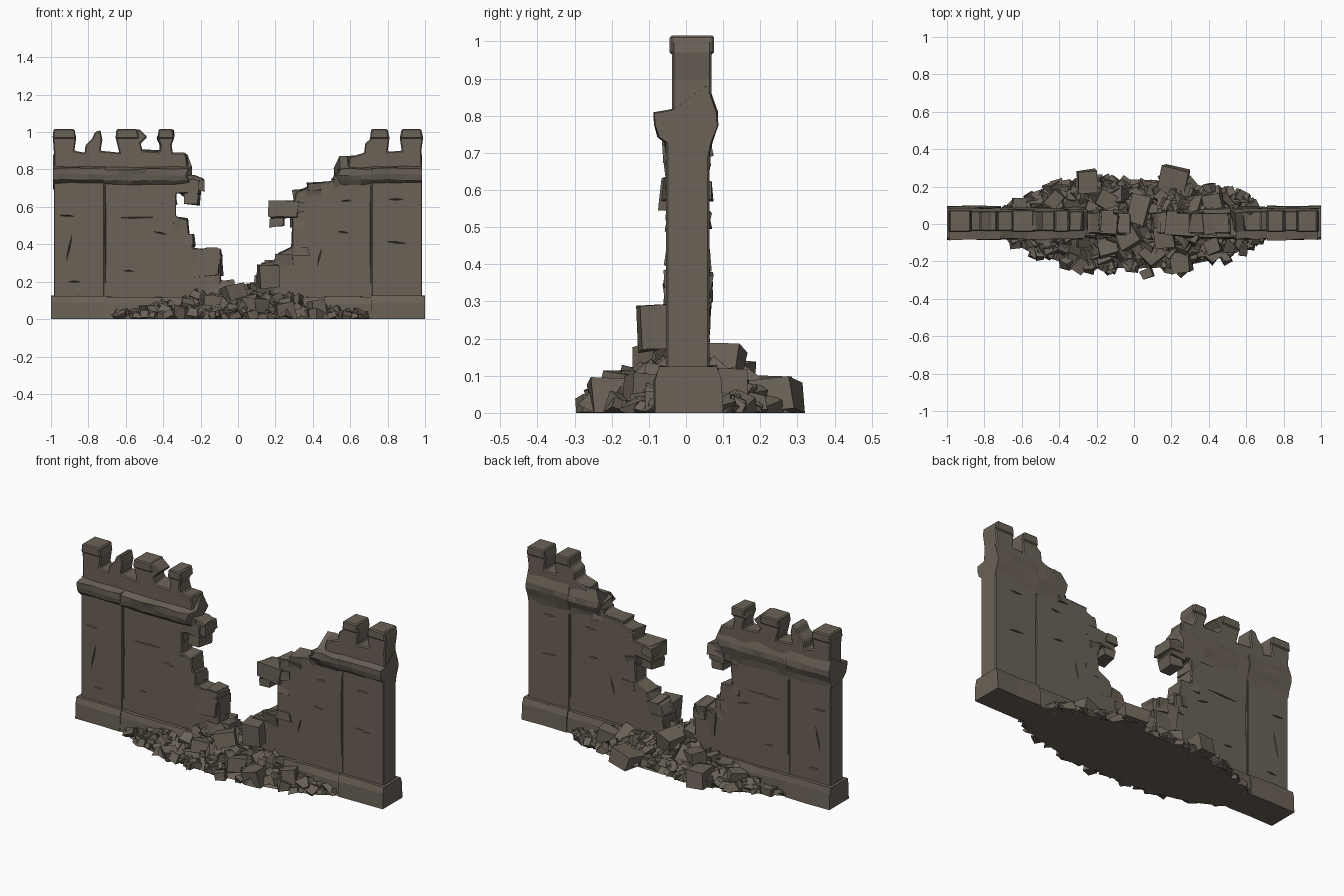
import bpy, bmesh, math, random
from mathutils import Vector, Matrix, Euler

if "Cube" in bpy.data.objects:
    bpy.data.objects.remove(bpy.data.objects["Cube"])

random.seed(7)
R = random.uniform
stone = bpy.data.materials.new("weathered_stone")
stone.diffuse_color = (0.145, 0.122, 0.094, 1)
stone.use_nodes = True
stone.node_tree.nodes["Principled BSDF"].inputs["Base Color"].default_value = stone.diffuse_color


def finish(name, bm, bevel=0.0):
    bmesh.ops.recalc_face_normals(bm, faces=bm.faces[:])
    me = bpy.data.meshes.new(name)
    bm.to_mesh(me)
    bm.free()
    me.materials.append(stone)
    ob = bpy.data.objects.new(name, me)
    bpy.context.collection.objects.link(ob)
    if bevel:
        m = ob.modifiers.new("worn_edges", "BEVEL")
        m.width, m.segments, m.limit_method = bevel, 1, "ANGLE"
    return ob


def prism(name, pts, y0, y1, jit=0.0, bevel=0.005):
    """Front outline in x/z, given thickness; broken inner points shift at the back."""
    bm = bmesh.new()
    f = [bm.verts.new((x, y0, z)) for x, z in pts]
    b = []
    for x, z in pts:
        j = jit if abs(x) < 0.6 and z > 0.05 else 0
        b.append(bm.verts.new((x + R(-j, j), y1, z + R(-j, j))))
    bm.faces.new(f)
    bm.faces.new(b[::-1])
    n = len(pts)
    for i in range(n):
        bm.faces.new((f[i], b[i], b[(i + 1) % n], f[(i + 1) % n]))
    return finish(name, bm, bevel)


def moulding(name, profile, x0, x1, steps, jit=0.004, ragged=(0, 0)):
    """y/z profile swept along x with slight wear; ragged ends are skewed."""
    bm = bmesh.new()
    rings = []
    for i in range(steps + 1):
        x = x0 + (x1 - x0) * i / steps
        e = ragged[0] if i == 0 else ragged[1] if i == steps else 0
        rings.append([bm.verts.new((x + R(-e, e), y + R(-jit, jit),
                                    z + (R(-jit, jit) if z > 0 else 0))) for y, z in profile])
    n = len(profile)
    for a, b in zip(rings, rings[1:]):
        for k in range(n):
            bm.faces.new((a[k], b[k], b[(k + 1) % n], a[(k + 1) % n]))
    bm.faces.new(rings[0])
    bm.faces.new(rings[-1][::-1])
    return finish(name, bm)


def chunk(bm, loc, size, rot, jit=0.16):
    """One irregular broken block, flattened where it meets the ground."""
    vs = bmesh.ops.create_cube(bm, size=1)["verts"]
    M = Matrix.Translation(loc) @ Euler(rot).to_matrix().to_4x4()
    for v in vs:
        p = Vector([(c + R(-jit, jit)) * s for c, s in zip(v.co, size)])
        v.co = M @ p
        v.co.z = max(v.co.z, 0)


# Wall panels with the stepped breach between them
left_break = [(-.23, .77), (-.18, .75), (-.21, .72), (-.21, .675), (-.33, .67), (-.33, .55),
              (-.27, .53), (-.26, .45), (-.24, .44), (-.24, .38), (-.11, .375), (-.09, .35),
              (-.09, .2)]
right_break = [(.10, .2), (.1, .25), (.13, .3), (.19, .31), (.21, .35), (.29, .385), (.29, .54),
               (.17, .54), (.17, .63), (.30, .63), (.31, .68), (.37, .7), (.38, .72), (.5, .74),
               (.52, .79)]
wall_l = prism("left_wall", [(-.98, .05), (-.98, .79)] + left_break + [(-.09, .05)],
               -.05, .06, .012)
wall_r = prism("right_wall", [(.1, .05)] + right_break + [(.98, .79), (.98, .05)],
               -.05, .06, .012)
pier_l = prism("left_pier", [(-.985, .05), (-.985, .8), (-.715, .8), (-.715, .05)], -.054, .063)
pier_r = prism("right_pier", [(.985, .05), (.985, .8), (.715, .8), (.715, .05)], -.054, .063)

# Cracks and pier grooves: thin wedges cut into both faces
cracks = [(-.96, .555, -.87, .55), (-.67, .54, -.43, .545), (-.92, .3, -.885, .46),
          (-.91, .2, -.84, .2), (-.46, .47, -.37, .45), (-.62, .26, -.55, .255),
          (.42, .27, .45, .39), (.79, .415, .9, .405), (.54, .63, .62, .635), (.8, .64, .89, .64),
          (.52, .47, .6, .46), (-.709, .06, -.709, .85), (.709, .06, .709, .85)]
bm = bmesh.new()
for x0, z0, x1, z1 in cracks:
    for y in (-.053, .062):
        d = Vector((x1 - x0, 0, z1 - z0))
        c = Vector(((x0 + x1) / 2, y, (z0 + z1) / 2))
        s = Vector((-d.z, 0, d.x)).normalized() * .005
        o = Vector((0, .016, 0))
        bits = [bm.verts.new(p) for p in (c - d / 2, c + d / 2, c - s, c + s, c - o, c + o)]
        for e in bits[:2]:
            for a in bits[2:4]:
                for b in bits[4:]:
                    bm.faces.new((e, a, b))
cutter = finish("crack_cutter", bm)
cutter.hide_render = True
cutter.display_type = "WIRE"
for ob in (wall_l, wall_r, pier_l, pier_r):
    m = ob.modifiers.new("cracks", "BOOLEAN")
    m.operation, m.object, m.solver = "DIFFERENCE", cutter, "EXACT"

# Plinth along the foot
foot = [(-.085, 0), (-.084, .09), (-.072, .125), (.083, .127), (.093, .09), (.097, 0)]
moulding("plinth", [(y * .95, z * .94) for y, z in foot], -.73, .73, 14)
moulding("left_plinth_end", foot, -1, -.71, 2, .003)
moulding("right_plinth_end", foot, .71, 1, 2, .003)

# Cornice under the battlements
ledge = [(-.05, .725), (-.074, .745), (-.084, .775), (-.084, .806), (-.04, .815), (.06, .88),
         (.084, .806), (.085, .775), (.07, .73), (.062, .69)]
slim = [(y * .95, z - .004) for y, z in ledge]
moulding("left_pier_cornice", ledge, -.99, -.71, 3)
moulding("left_cornice", slim, -.72, -.26, 6, .005, (0, .03))
moulding("right_cornice", slim, .53, .72, 3, .005, (.02, 0))
moulding("right_pier_cornice", ledge, .71, .985, 3)

# Battlements: parapet and merlons in one outline for each side
prism("left_battlements",
      [(-.985, .78), (-.985, .9), (-.99, .97), (-.985, 1.015), (-.875, 1.015), (-.865, .97),
       (-.875, .9), (-.82, .89), (-.815, .93), (-.78, .965), (-.765, 1.0), (-.735, 1.01),
       (-.725, .96), (-.735, .9), (-.635, .89), (-.655, .97), (-.65, 1.015), (-.525, 1.015),
       (-.485, .975), (-.52, .94), (-.51, .9), (-.42, .895), (-.415, .93), (-.43, .97),
       (-.42, 1.0), (-.35, 1.015), (-.34, .97), (-.355, .93), (-.35, .89), (-.28, .89),
       (-.265, .8), (-.29, .78)], -.038, .069, .01, .006)
prism("right_battlements",
      [(.985, .78), (.98, .9), (.99, .97), (.98, 1.015), (.875, 1.015), (.865, .97), (.875, .9),
       (.8, .895), (.81, .97), (.8, 1.015), (.715, 1.015), (.705, .96), (.68, .94), (.675, .89),
       (.595, .865), (.59, .81), (.53, .8), (.54, .78)], -.038, .069, .01, .006)
# Projecting cap courses on the merlons
for i, (x0, x1) in enumerate([(-.992, -.866), (-.655, -.53), (-.43, -.342),
                              (.706, .808), (.868, .988)]):
    prism(f"merlon_cap_{i}", [(x0, .965), (x0 + .006, 1.016), (x1 - .008, 1.016), (x1, .965)],
          -.044, .076, 0, .006)

# Loose stones along the broken edges, nearly flush with the faces
bm = bmesh.new()
for side, pts in ((-1, left_break), (1, right_break)):
    for x, z in pts:
        chunk(bm, (x + side * R(.03, .045), R(-.005, .012), z - R(.02, .035)),
              (R(.06, .1), R(.1, .115), R(.045, .065)),
              (R(-.1, .1), R(-.1, .1), R(-.15, .15)), .08)
for p, s in [((.25, -.015, .587), (.15, .1, .085)), ((-.27, 0, .715), (.14, .11, .07)),
             ((-.17, 0, .3), (.15, .11, .14)), ((.16, -.07, .23), (.1, .11, .12)),
             ((.62, .02, .835), (.07, .09, .06)), ((.44, .005, .7), (.13, .11, .06))]:
    chunk(bm, p, s, (R(-.1, .1), R(-.1, .1), R(-.15, .15)), .07)
finish("broken_edge_stones", bm)


# Rubble heap: rounded mound covered with blocks
def half_width(x):
    return .245 * math.sqrt(max(0, 1 - (x / .72) ** 2))


def heap(x, t):
    return .145 * max(0, 1 - (x / .76) ** 2) * (1 - abs(t) ** 1.3)


bm = bmesh.new()
for i in range(13):
    x = -.66 + .11 * i
    for t in (-.97, -.5, 0, .5, .97):
        bm.verts.new((x, t * half_width(x), 0 if abs(t) > .9 else heap(x, t) * .85))
bmesh.ops.convex_hull(bm, input=bm.verts[:])
finish("rubble_mound", bm)

bm = bmesh.new()
for i in range(500):
    x = R(-.69, .69)
    t = R(-1, 1)
    s = R(.03, .055) * (1.25 - .5 * abs(x)) * (1.3 if i % 6 == 0 else 1)
    chunk(bm, (x, t * half_width(x), max(heap(x, t) - .012, s * .3)),
          (s * R(.8, 1.5), s * R(.8, 1.3), s * R(.7, 1.1)), (R(-.6, .6), R(-.6, .6), R(0, 3.1)))
finish("rubble", bm)

# Large fallen blocks
bm = bmesh.new()
for p, s, r in [((-.25, .225, .045), (.1, .12, .1), .1), ((.22, .235, .035), (.14, .13, .09), -.2),
                ((.03, .075, .13), (.1, .15, .09), -.25), ((.25, -.2, .04), (.1, .11, .09), .1),
                ((-.03, -.07, .14), (.11, .1, .08), .5), ((.1, -.16, .07), (.11, .1, .08), .7),
                ((-.14, -.13, .08), (.1, .08, .08), .3), ((-.14, .12, .09), (.11, .09, .09), -.5),
                ((.42, -.12, .06), (.08, .08, .08), .4), ((-.42, .13, .06), (.09, .07, .07), .9),
                ((.42, .12, .07), (.1, .08, .08), .2), ((.13, -.02, .15), (.1, .1, .08), .3),
                ((-.06, .0, .165), (.09, .1, .07), 0), ((.07, -.265, .02), (.06, .05, .05), .4)]:
    chunk(bm, p, s, (R(-.25, .25), R(-.25, .25), r), .06)
finish("fallen_blocks", bm)
